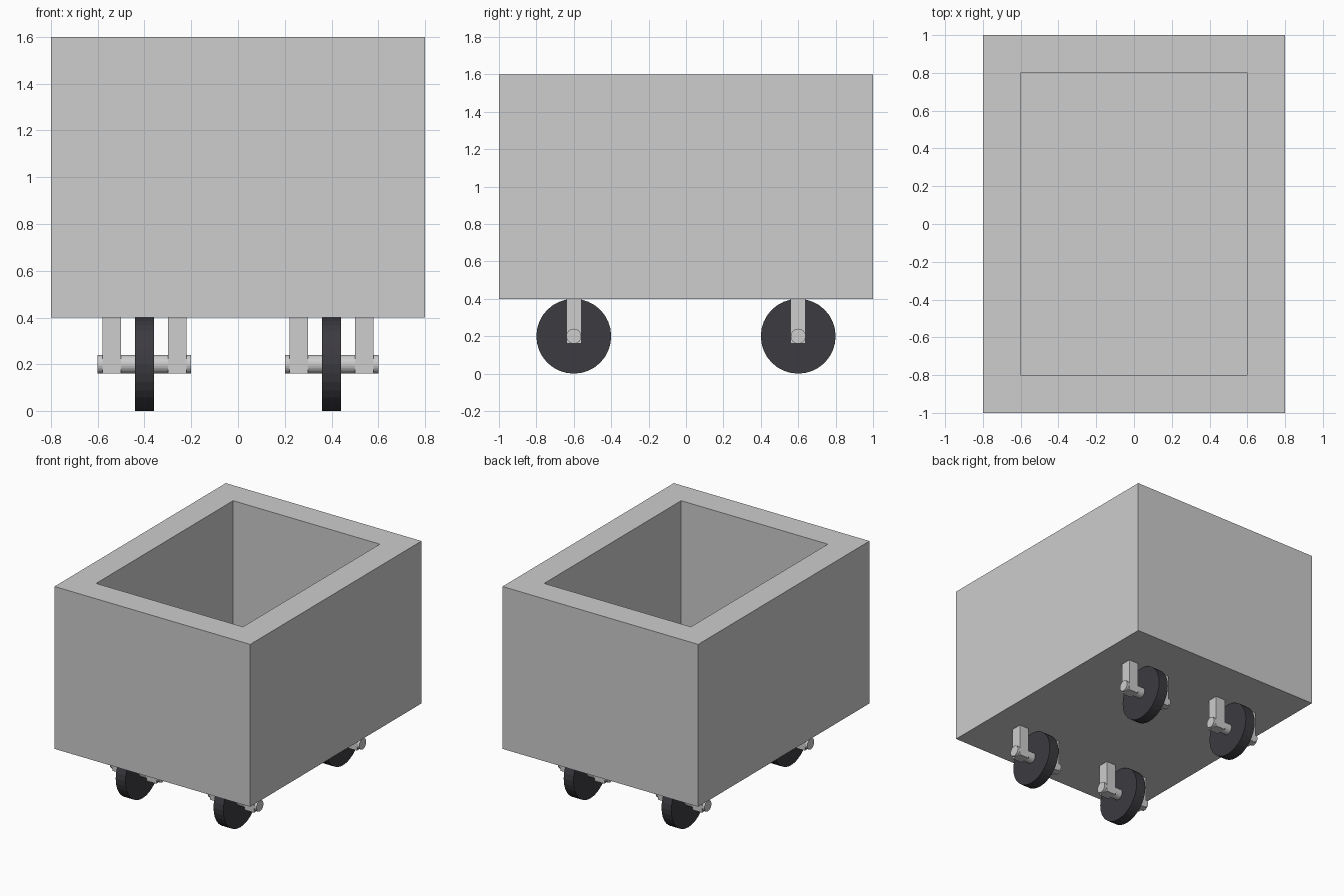
import bpy, bmesh, math
from mathutils import Matrix, Vector

if "Cube" in bpy.data.objects:
    bpy.data.objects.remove(bpy.data.objects["Cube"])


def material(name, color):
    m = bpy.data.materials.new(name)
    m.diffuse_color = (*color, 1)
    m.use_nodes = True
    m.node_tree.nodes["Principled BSDF"].inputs["Base Color"].default_value = m.diffuse_color
    return m


grey = material("mid grey", (0.61, 0.61, 0.61))
rubber = material("dark rubber", (0.045, 0.043, 0.051))


def finish(name, bm, mat):
    bmesh.ops.recalc_face_normals(bm, faces=bm.faces)
    mesh = bpy.data.meshes.new(name)
    bm.to_mesh(mesh)
    bm.free()
    mesh.materials.append(mat)
    obj = bpy.data.objects.new(name, mesh)
    bpy.context.collection.objects.link(obj)
    return obj


def box(name, centre, size, mat):
    bm = bmesh.new()
    bmesh.ops.create_cube(bm, size=1, matrix=Matrix.Translation(centre) @ Matrix.Diagonal((*size, 1)))
    return finish(name, bm, mat)


def x_cylinder(name, centre, radius, length, mat):
    bm = bmesh.new()
    bmesh.ops.create_cone(bm, cap_ends=True, segments=32, radius1=radius, radius2=radius, depth=length,
                          matrix=Matrix.Translation(centre) @ Matrix.Rotation(math.pi / 2, 4, 'Y'))
    return finish(name, bm, mat)


# Open bin: the top face is inset for the rim, then pushed down to the floor
bm = bmesh.new()
bmesh.ops.create_cube(bm, size=1, matrix=Matrix.Translation((0, 0, 1)) @ Matrix.Diagonal((1.6, 2, 1.2, 1)))
top = max(bm.faces, key=lambda f: f.calc_center_median().z)
bmesh.ops.inset_region(bm, faces=[top], thickness=0.2, use_even_offset=True)
floor = bmesh.ops.extrude_discrete_faces(bm, faces=[top])["faces"][0]
bmesh.ops.translate(bm, verts=floor.verts, vec=Vector((0, 0, -1.0)))
finish("bin", bm, grey)

# Four casters: wheel, axle and two fork legs
for sx, side in ((-1, "left"), (1, "right")):
    for sy, end in ((-1, "front"), (1, "back")):
        x, y = 0.4 * sx, 0.6 * sy
        tag = f"{end}_{side}"
        x_cylinder(f"wheel_{tag}", (x, y, 0.2), 0.2, 0.08, rubber)
        x_cylinder(f"axle_{tag}", (x, y, 0.2), 0.04, 0.4, grey)
        for d, leg in ((-0.14, "a"), (0.14, "b")):
            box(f"fork_leg_{tag}_{leg}", (x + d, y, 0.28), (0.08, 0.08, 0.24), grey)
